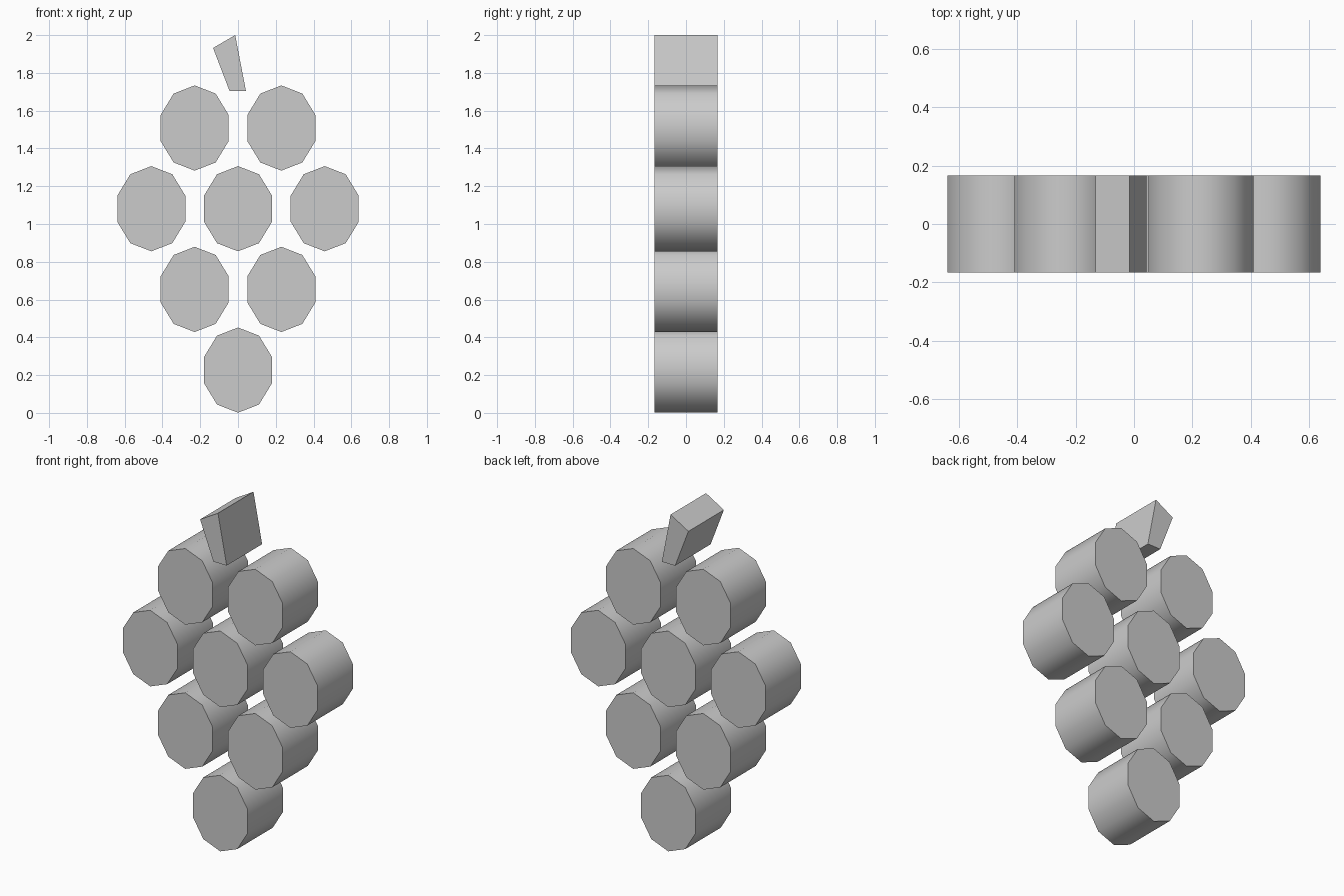
import bpy, bmesh
from math import sin, cos, pi, radians

if "Cube" in bpy.data.objects:
    bpy.data.objects.remove(bpy.data.objects["Cube"])

HALF_DEPTH = 0.166


def prism(name, profile, smooth=False):
    """Extrude an x-z outline through y."""
    bm = bmesh.new()
    face = bm.faces.new([bm.verts.new((x, -HALF_DEPTH, z)) for x, z in profile])
    new = bmesh.ops.extrude_face_region(bm, geom=[face])["geom"]
    verts = [v for v in new if isinstance(v, bmesh.types.BMVert)]
    bmesh.ops.translate(bm, verts=verts, vec=(0, 2 * HALF_DEPTH, 0))
    bmesh.ops.recalc_face_normals(bm, faces=bm.faces)
    mesh = bpy.data.meshes.new(name)
    bm.to_mesh(mesh)
    bm.free()
    obj = bpy.data.objects.new(name, mesh)
    bpy.context.collection.objects.link(obj)
    if smooth:
        bpy.ops.object.select_all(action='DESELECT')
        obj.select_set(True)
        bpy.context.view_layer.objects.active = obj
        bpy.ops.object.shade_smooth_by_angle(angle=radians(50))
    return obj


# Grapes: ten-sided stretched discs in rows of 1, 2, 3, 2
RX, RZ = 0.189, 0.2255
for row, count in enumerate((1, 2, 3, 2)):
    cz = RZ + 0.001 + row * 0.4272
    for i in range(count):
        cx = (i - (count - 1) / 2) * 0.459
        outline = [(cx + RX * sin(k * pi / 5), cz + RZ * cos(k * pi / 5))
                   for k in range(10)]
        prism(f"grape_{row + 1}_{i + 1}", outline, smooth=True)

# Stem: slanted tapered block
prism("stem", [(-0.045, 1.705), (0.042, 1.705), (-0.015, 2.0), (-0.132, 1.932)])
